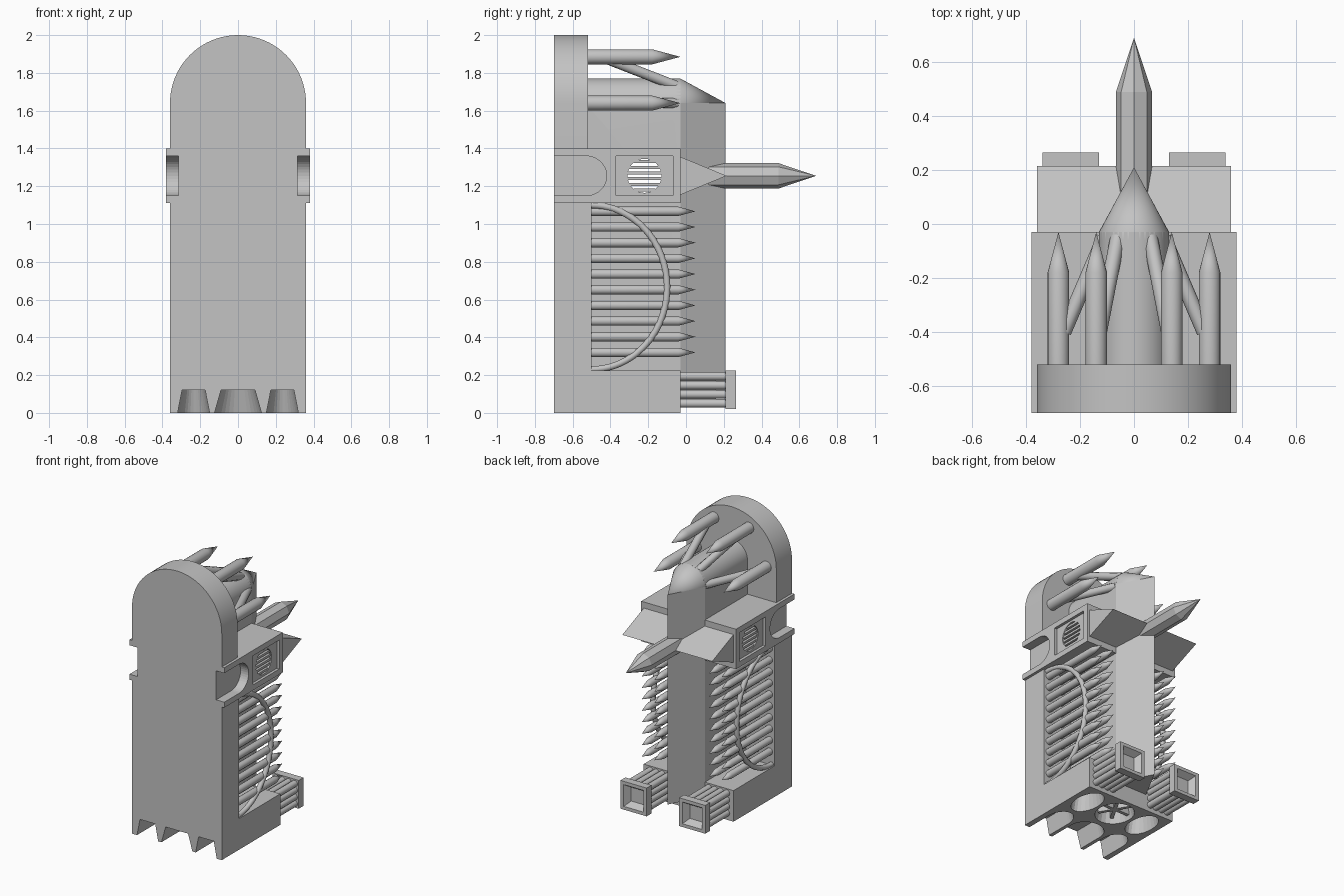
import bpy, bmesh, math
from mathutils import Vector

cube = bpy.data.objects.get("Cube")
if cube:
    bpy.data.objects.remove(cube, do_unlink=True)

grey = bpy.data.materials.new("plain_grey")
grey.use_nodes = True
COLOR = (0.55, 0.55, 0.55, 1)
grey.diffuse_color = COLOR
grey.node_tree.nodes["Principled BSDF"].inputs["Base Color"].default_value = COLOR


def finish(name, bm, smooth=False):
    bmesh.ops.recalc_face_normals(bm, faces=bm.faces)
    mesh = bpy.data.meshes.new(name)
    bm.to_mesh(mesh)
    bm.free()
    mesh.materials.append(grey)
    ob = bpy.data.objects.new(name, mesh)
    bpy.context.collection.objects.link(ob)
    if smooth:
        activate(ob)
        bpy.ops.object.shade_smooth_by_angle(angle=math.radians(35))
    return ob


def activate(ob):
    bpy.ops.object.select_all(action='DESELECT')
    ob.select_set(True)
    bpy.context.view_layer.objects.active = ob


def loft(name, rings, smooth=False):
    """Skin closed rings of equal point count and cap both ends."""
    bm = bmesh.new()
    loops = [[bm.verts.new(p) for p in ring] for ring in rings]
    n = len(loops[0])
    for a, b in zip(loops, loops[1:]):
        for i in range(n):
            j = (i + 1) % n
            bm.faces.new((a[i], a[j], b[j], b[i]))
    bm.faces.new(loops[0])
    bm.faces.new(loops[-1])
    return finish(name, bm, smooth)


def prism(name, pts, axis, a, b, smooth=False):
    """Extrude a 2D outline along x (y,z), y (x,z) or z (x,y)."""
    place = {'x': lambda p, t: (t, p[0], p[1]),
             'y': lambda p, t: (p[0], t, p[1]),
             'z': lambda p, t: (p[0], p[1], t)}[axis]
    return loft(name, [[place(p, t) for p in pts] for t in (a, b)], smooth)


def box(name, x, y, z):
    return prism(name, [(x[0], y[0]), (x[1], y[0]), (x[1], y[1]), (x[0], y[1])], 'z', *z)


def arc(cx, cy, rx, ry, start, end, n):
    angles = [math.radians(start + (end - start) * i / n) for i in range(n + 1)]
    return [(cx + rx * math.cos(t), cy + ry * math.sin(t)) for t in angles]


def spike(name, x, z, y0, y1, tip, r, sides=20):
    """Round bar along y that ends in a point."""
    bm = bmesh.new()
    rings = [[bm.verts.new((x + u, y, z + v)) for u, v in arc(0, 0, r, r, 0, 360, sides)[:-1]]
             for y in (y0, y1)]
    end = bm.verts.new((x, tip, z))
    bm.faces.new(rings[0])
    for i in range(sides):
        j = (i + 1) % sides
        bm.faces.new((rings[0][i], rings[0][j], rings[1][j], rings[1][i]))
        bm.faces.new((rings[1][i], rings[1][j], end))
    return finish(name, bm, sides > 8)


def tube(name, points, r):
    curve = bpy.data.curves.new(name, 'CURVE')
    curve.dimensions = '3D'
    curve.bevel_depth = r
    curve.bevel_resolution = 3
    curve.use_fill_caps = True
    line = curve.splines.new('POLY')
    line.points.add(len(points) - 1)
    for p, co in zip(line.points, points):
        p.co = (*co, 1)
    curve.materials.append(grey)
    ob = bpy.data.objects.new(name, curve)
    bpy.context.collection.objects.link(ob)
    activate(ob)
    bpy.ops.object.convert(target='MESH')
    bpy.ops.object.shade_smooth_by_angle(angle=math.radians(60))


def cut(ob, cutter):
    cutter.hide_render = True
    mod = ob.modifiers.new("cut", 'BOOLEAN')
    mod.object = cutter
    mod.solver = 'EXACT'
    activate(ob)
    bpy.ops.object.modifier_apply(modifier=mod.name)


def drop(cutter):
    bpy.data.objects.remove(cutter, do_unlink=True)


# Front slab with a round top, in two thicknesses
prism("upper_slab", arc(0, 1.64, 0.36, 0.36, 0, 180, 40) + [(-0.36, 1.38), (0.36, 1.38)],
      'y', -0.70, -0.52, True)
box("lower_slab", (-0.36, 0.36), (-0.70, -0.50), (0.2, 1.13))

# Foot with hollow cells underneath, the front row open to the front
foot = box("foot", (-0.36, 0.36), (-0.70, -0.03), (0, 0.225))
for x, w in ((-0.235, 0.085), (0, 0.125), (0.235, 0.085)):
    rings = []
    for z, k in ((-0.02, 1.04), (0.12, 0.72)):
        half = w * k
        outline = [(x + half, -0.75)] + arc(x, -0.5, half, 0.12 * k, 0, 180, 16) + [(x - half, -0.75)]
        rings.append([(u, v, z) for u, v in outline])
    cell = loft("front_cell_cutter", rings)
    cut(foot, cell)
    drop(cell)
    cell = loft("rear_cell_cutter", [[(u, v, z) for u, v in arc(x, -0.2, w * k, 0.14 * k, 0, 360, 24)[:-1]]
                                     for z, k in ((-0.02, 1.04), (0.12, 0.8))])
    cut(foot, cell)
    drop(cell)
for i in range(3):
    blade = box("foot_star_blade", (-0.115, 0.115), (-0.012, 0.012), (0.03, 0.13))
    blade.rotation_euler.z = math.pi * i / 3
    blade.location.y = -0.2

# Middle band with side recesses and a round opening across it
band = box("middle_band", (-0.38, 0.38), (-0.70, -0.03), (1.11, 1.40))
for s in (-1, 1):
    slot = prism("slot_cutter", [(-0.8, 1.15)] + arc(-0.53, 1.255, 0.11, 0.105, -90, 90, 20) + [(-0.8, 1.36)],
                 'x', s * 0.315, s * 0.5)
    cut(band, slot)
    drop(slot)
    panel = box("panel_cutter", sorted((s * 0.36, s * 0.5)), (-0.37, -0.07), (1.15, 1.36))
    cut(band, panel)
    drop(panel)

# Central column with round roof
column = prism("column", arc(0, 1.64, 0.13, 0.13, 0, 180, 24) + [(-0.13, 0.2), (0.13, 0.2)],
               'y', -0.53, -0.03, True)
hole = prism("hole_cutter", arc(-0.22, 1.255, 0.09, 0.09, 0, 360, 32)[:-1], 'x', -0.6, 0.6)
cut(band, hole)
cut(column, hole)
drop(hole)

# Pointed rear of the column
prism("column_prow", [(-0.13, -0.03), (0.13, -0.03), (0, 0.21)], 'z', 0.12, 1.64)
spike("column_nose", 0, 1.64, -0.06, -0.03, 0.21, 0.13, 40)

# Rear wedge and long central spike
prism("rear_wedge", [(-0.04, 1.15), (0.215, 1.255), (-0.04, 1.36)], 'x', -0.36, 0.36)
spike("long_spike", 0, 1.255, 0.0, 0.49, 0.69, 0.067, 8)

for s in (-1, 1):
    # Grille bars
    for i in range(6):
        z = 1.18 + 0.03 * i
        half = math.sqrt(0.09 ** 2 - (z - 1.255) ** 2) + 0.005
        box("grille_bar", sorted((s * 0.335, s * 0.355)), (-0.22 - half, -0.22 + half), (z - 0.008, z + 0.008))

    # Stacked side spikes
    for x in (0.22, 0.32):
        for i in range(10):
            spike("side_spike", s * x, 0.32 + 0.083 * i, -0.52, -0.04, 0.05, 0.025, 14)

    # Curved cable over the side spikes
    tube("side_cable", [(s * 0.335, y, z) for y, z in arc(-0.5, 0.665, 0.4, 0.435, -90, 90, 40)], 0.018)

    # Crown spikes and their struts
    spike("inner_crown_spike", s * 0.14, 1.885, -0.54, -0.18, -0.03, 0.04)
    spike("outer_crown_spike", s * 0.28, 1.64, -0.54, -0.18, -0.03, 0.04)
    tube("inner_strut", [(s * 0.13, -0.41, 1.87), (s * 0.06, -0.05, 1.73)], 0.028)
    tube("outer_strut", [(s * 0.26, -0.40, 1.64), (s * 0.11, -0.05, 1.64)], 0.028)

    # Exhausts: bundled pipes and a square mouth with sloped recess
    for i in range(4):
        for j in range(4):
            x, z = s * (0.163 + 0.048 * i), 0.05 + 0.048 * j
            prism("exhaust_pipe", arc(x, z, 0.023, 0.023, 0, 360, 14)[:-1], 'y', -0.06, 0.22, True)
    box("exhaust_core", sorted((s * 0.16, s * 0.31)), (-0.05, 0.16), (0.05, 0.195))
    mouth = box("exhaust_mouth", sorted((s * 0.13, s * 0.34)), (0.21, 0.265), (0.02, 0.225))
    cx, cz = s * 0.235, 0.1225
    recess = loft("recess_cutter", [[(cx + a * k, y, cz + b * k) for a, b in ((-1, -1), (1, -1), (1, 1), (-1, 1))]
                                    for y, k in ((0.22, 0.05), (0.275, 0.085))])
    cut(mouth, recess)
    drop(recess)
